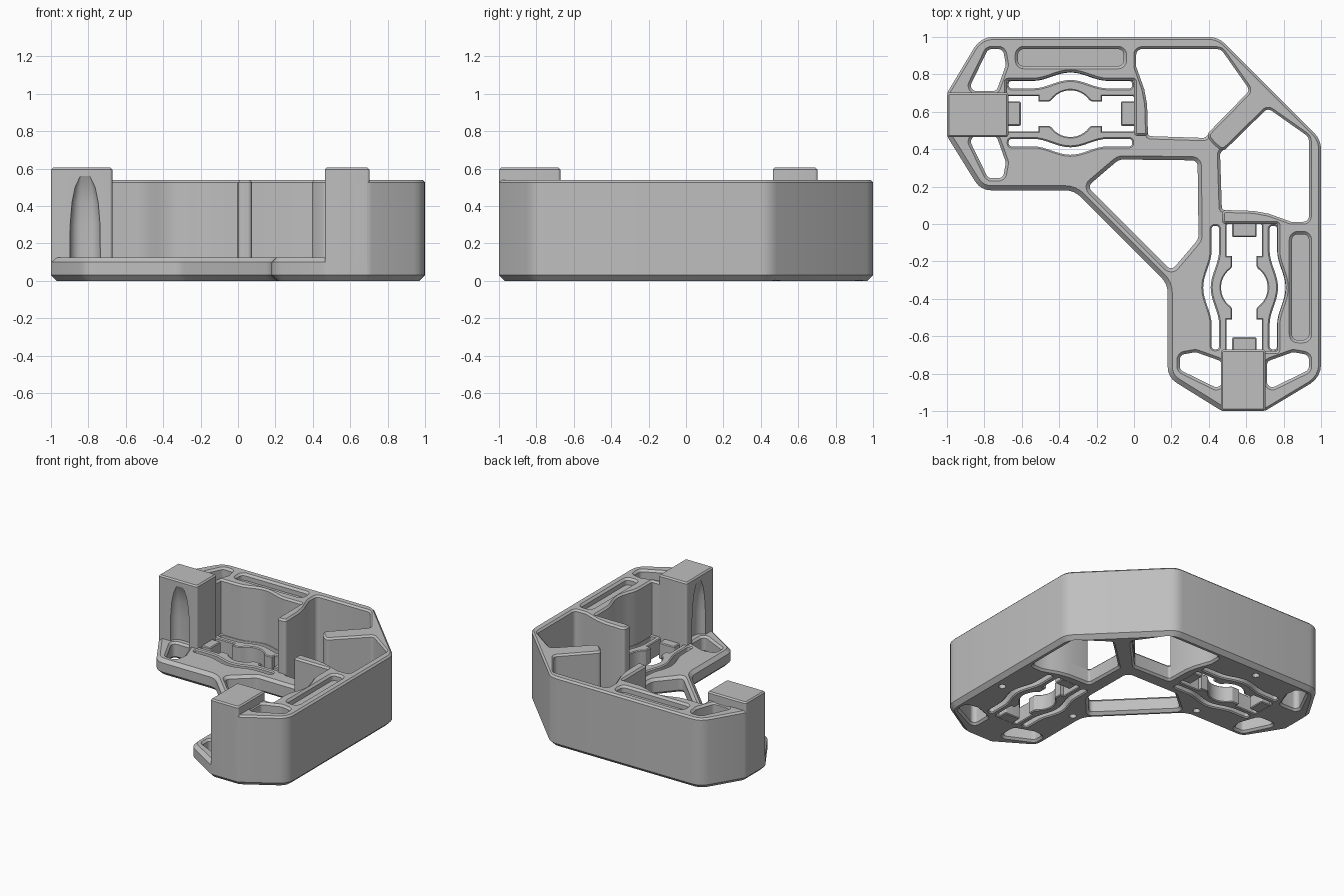
import bpy, bmesh, math
from mathutils import Vector

if "Cube" in bpy.data.objects:
    bpy.data.objects.remove(bpy.data.objects["Cube"])

grey = bpy.data.materials.new("Plastic grey")
grey.use_nodes = True
grey.diffuse_color = (0.52, 0.52, 0.52, 1)
grey.node_tree.nodes["Principled BSDF"].inputs["Base Color"].default_value = (0.52, 0.52, 0.52, 1)

BASE, WALL, POST = 0.125, 0.54, 0.605
CX, CY = -0.34, 0.59          # centre of the clip in the left arm


def swap(pts):
    """Mirror an outline across the diagonal, onto the other arm."""
    return [(p[1], p[0], *p[2:]) for p in pts]


def fillet(pts, radius):
    """Round the corners of an outline; a point may carry its own radius."""
    out, n = [], len(pts)
    for i, p in enumerate(pts):
        r = p[2] if len(p) > 2 else radius
        v = Vector(p[:2])
        a, b = Vector(pts[i - 1][:2]) - v, Vector(pts[(i + 1) % n][:2]) - v
        turn = math.pi - a.angle(b)
        if turn < 0.4 or r == 0:
            out.append(v)
            continue
        t = min(r * math.tan(turn / 2), 0.45 * a.length, 0.45 * b.length)
        r = t / math.tan(turn / 2)
        c = v + (a.normalized() + b.normalized()).normalized() * math.hypot(r, t)
        ds, de = v + a.normalized() * t - c, v + b.normalized() * t - c
        steps = max(2, math.ceil(turn / 0.26))
        for k in range(steps + 1):
            f = k / steps
            out.append(c + (ds * math.sin((1 - f) * turn) + de * math.sin(f * turn)) / math.sin(turn))
    return out


def offset(pts, d):
    """Grow a counter-clockwise outline by d."""
    out, n = [], len(pts)
    for i, v in enumerate(pts):
        a, b = (v - pts[i - 1]).normalized(), (pts[(i + 1) % n] - v).normalized()
        na, nb = Vector((a.y, -a.x)), Vector((b.y, -b.x))
        out.append(v + (na + nb) * d / max(0.4, 1 + na.dot(nb)))
    return out


def loft(bm, pts, levels, radius=0.015):
    """Add a solid with one offset copy of the outline per (z, offset) level."""
    pts = fillet(pts, radius)
    area = sum(pts[i - 1].x * p.y - p.x * pts[i - 1].y for i, p in enumerate(pts))
    if area < 0:
        pts.reverse()
    rings = [[bm.verts.new((p.x, p.y, z)) for p in offset(pts, d)] for z, d in levels]
    n = len(pts)
    for lo, hi in zip(rings, rings[1:]):
        for i in range(n):
            j = (i + 1) % n
            bm.faces.new((lo[i], lo[j], hi[j], hi[i]))
    caps = [bm.faces.new(rings[0][::-1]), bm.faces.new(rings[-1])]
    bm.normal_update()
    bmesh.ops.triangulate(bm, faces=caps)


def build(name, parts):
    bm = bmesh.new()
    for part in parts:
        loft(bm, *part)
    bm.normal_update()
    me = bpy.data.meshes.new(name)
    bm.to_mesh(me)
    bm.free()
    me.materials.append(grey)
    ob = bpy.data.objects.new(name, me)
    bpy.context.collection.objects.link(ob)
    return ob


def finish(ob, cuts=()):
    """Cut the holes, then smooth the rounded corners."""
    bpy.ops.object.select_all(action='DESELECT')
    bpy.context.view_layer.objects.active = ob
    ob.select_set(True)
    for cut in cuts:
        cutter = build("cutter", [cut])
        mod = ob.modifiers.new("hole", 'BOOLEAN')
        mod.operation, mod.solver, mod.object = 'DIFFERENCE', 'EXACT', cutter
        bpy.ops.object.modifier_apply(modifier=mod.name)
        bpy.data.objects.remove(cutter)
    bpy.ops.object.shade_smooth_by_angle(angle=math.radians(28))


def both(parts):
    return parts + [(swap(p[0]), *p[1:]) for p in parts]


def box(x0, x1, y0, y1):
    return [(x0, y0), (x1, y0), (x1, y1), (x0, y1)]


def through(c, top=BASE):
    """Levels of a hole with chamfered rims."""
    e = 0.004
    return [(-e, c + e), (c, 0), (top - c, 0), (top + e, c + e)]


def bump(dx):
    """Distance of the clip slot from the arm's middle line."""
    return 0.155 + (0.045 * math.cos(dx / 0.2 * math.pi / 2) ** 2 if abs(dx) < 0.2 else 0)


# Shared outlines
samples = [-0.33] + [-0.2 + 0.025 * i for i in range(17)] + [0.33]
rib_curve = [(0.075, 0.47), (0.07, 0.64), (0.055, 0.72), (0.03, 0.79), (0.012, 0.84)]
corner_room = [(0.012, 0.935, 0.03), (0.465, 0.935, 0.04), (0.62, 0.715, 0.03)]
end_hole = [(-0.89, 0.71), (-0.78, 0.935), (-0.7, 0.935), (-0.685, 0.85), (-0.735, 0.71)]
low_end_hole = [(x, 2 * CY - y) for x, y in end_hole]
screws = [[(CX + 0.026 * math.cos(a * math.pi / 6), y + 0.026 * math.sin(a * math.pi / 6), 0)
           for a in range(12)] for y in (CY - 0.32, CY + 0.32)]

# Low base plate
half = [(0.45, 1, 0.12), (-0.82, 1, 0.12), (-1, 0.7, 0.06), (-1, 0.47, 0.06),
        (-0.82, 0.18, 0.1), (-0.32, 0.18, 0.12)]
outline = half + swap(half)[::-1]
base = build("base_plate", [(outline, [(0, -0.03), (0.03, 0), (0.1, 0), (BASE, -0.025)])])

# Clip opening with tabs and a round middle
quarter = [(0.34, 0.095), (0.17, 0.095, 0), (0.17, 0.065, 0), (0.114, 0.065, 0)]
arc = [(0.125 * math.cos(math.radians(a)), 0.125 * math.sin(math.radians(a)), 0)
       for a in range(35, 146, 10)]
upper = quarter + arc + [(-p[0], *p[1:]) for p in quarter[::-1]]
opening = [(CX + p[0], CY + p[1], *p[2:]) for p in upper]
opening += [(CX - p[0], CY - p[1], *p[2:]) for p in upper]
arm_cuts = [(opening, through(0.006), 0.01)]
for s in (1, -1):
    slot = [(CX + d, CY + s * (bump(d) + 0.02)) for d in samples]
    slot += [(CX + d, CY + s * (bump(d) - 0.02)) for d in samples[::-1]]
    arm_cuts.append((slot, through(0.008), 0.016))
arm_cuts += [(end_hole, through(0.015), 0.03), (low_end_hole, through(0.015), 0.03),
             (rib_curve + corner_room + [(0.38, 0.46, 0.03)], through(0.015))]
arm_cuts += [(s, [(-0.01, 0), (0.06, 0)]) for s in screws]
web_half = [(-0.25, 0.2, 0.03), (-0.08, 0.345, 0.06)]
web = web_half + [(0.34, 0.34, 0.03)] + swap(web_half)[::-1]
finish(base, both(arm_cuts) + [(web, through(0.02))])

# Tall outer wall with the curved ribs and diagonal divider
half = [(0.45, 1, 0.12), (-0.82, 1, 0.12), (-1, 0.7, 0.06), (-1, 0.6), (-0.68, 0.6), (-0.68, 0.765)]
half += [(CX + d, CY + bump(d) + 0.022) for d in samples]
half += [(0, 0.767), (0, 0.47)] + rib_curve + corner_room + [(0.385, 0.475, 0.03), (0.425, 0.425, 0)]
outline = half + swap(half[:-1])[::-1]
wall = build("outer_wall", [(outline, [(0.06, 0), (WALL - 0.013, 0), (WALL, -0.013)], 0.022)])
wall_cuts = [(end_hole, [(0, 0), (WALL - 0.015, 0), (WALL + 0.004, 0.019)], 0.03),
             (box(-0.625, -0.05, 0.84, 0.94), [(WALL - 0.05, -0.005), (WALL - 0.015, -0.005),
                                               (WALL + 0.004, 0.014)], 0.035)]
finish(wall, both(wall_cuts))

# Raised end posts, scooped on the open side
posts = build("end_posts", both([(box(-1, -0.672, 0.464, 0.703),
                                  [(0.06, 0), (POST - 0.01, 0), (POST, -0.01)], 0.014)]))
scoop = (box(-0.9, -0.735, 0.38, 0.52),
         [(0.05, 0), (0.3, -0.002), (0.42, -0.012), (0.5, -0.028), (0.56, -0.055)], 0.06)
finish(posts, both([scoop]))

# Small tongues at both ends of each clip opening
levels = [(0, -0.006), (0.006, 0), (BASE - 0.006, 0), (BASE, -0.006)]
finish(build("clip_tongues", both([(box(-0.69, -0.605, 0.525, 0.655), levels, 0.008),
                                   (box(-0.07, 0.01, 0.525, 0.655), levels, 0.008)])))
